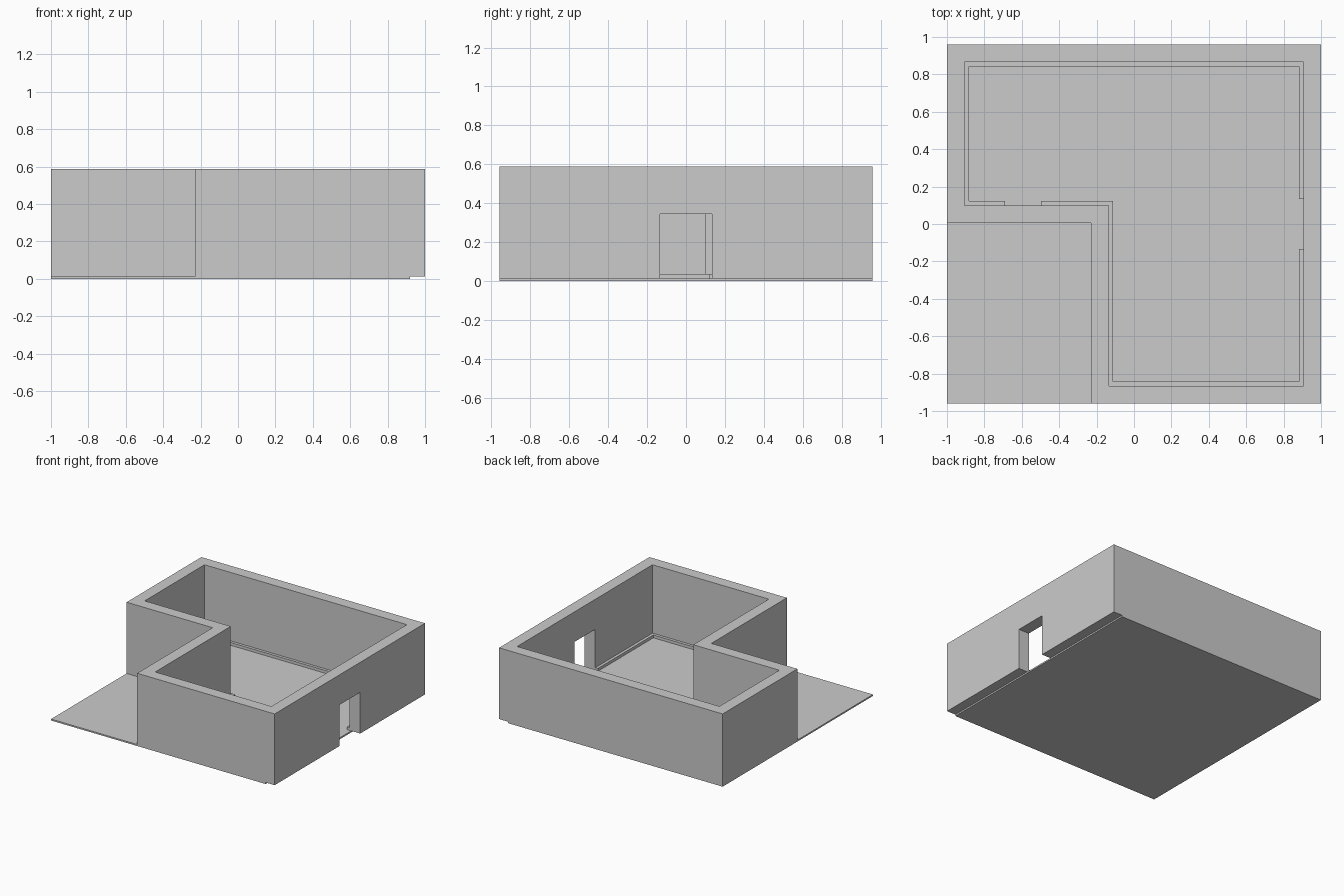
import bpy, bmesh

if "Cube" in bpy.data.objects:
    bpy.data.objects.remove(bpy.data.objects["Cube"])

BASE = 0.012      # slab top / wall bottom
TOP = 0.588
WALL = 0.095
TRIM = 0.023
DOOR = 0.133      # half width of the side doorway


def new_object(name, bm):
    bmesh.ops.recalc_face_normals(bm, faces=bm.faces)
    mesh = bpy.data.meshes.new(name)
    bm.to_mesh(mesh)
    bm.free()
    obj = bpy.data.objects.new(name, mesh)
    bpy.context.collection.objects.link(obj)
    return obj


def box(name, x0, x1, y0, y1, z0, z1):
    bm = bmesh.new()
    bmesh.ops.create_cube(bm, size=1)
    for v in bm.verts:
        v.co = ((x0 + x1) / 2 + v.co.x * (x1 - x0),
                (y0 + y1) / 2 + v.co.y * (y1 - y0),
                (z0 + z1) / 2 + v.co.z * (z1 - z0))
    return new_object(name, bm)


def band(name, outer, inner, z0, z1, closed):
    """Rectangular-section strip between two matching plan outlines."""
    bm = bmesh.new()
    rings = [[bm.verts.new(p) for p in ((ox, oy, z0), (ix, iy, z0), (ix, iy, z1), (ox, oy, z1))]
             for (ox, oy), (ix, iy) in zip(outer, inner)]
    pairs = list(zip(rings, rings[1:]))
    if closed:
        pairs.append((rings[-1], rings[0]))
    else:
        bm.faces.new(rings[0])
        bm.faces.new(rings[-1])
    for a, b in pairs:
        for i in range(4):
            j = (i + 1) % 4
            bm.faces.new((a[i], a[j], b[j], b[i]))
    return new_object(name, bm)


def plan(d):
    """L-shaped outline, moved inward by d."""
    l, r, b, t = -1 + d, 1 - d, -0.96 + d, 0.96 - d
    mx, my = -0.23 + d, 0.005 + d
    return [(r, t), (l, t), (l, my), (mx, my), (mx, b), (r, b)]


# Floor slab, stopping short under the right wall
box("floor_slab", -1, 0.92, -0.96, 0.96, 0, BASE)

# L-shaped walls with the side doorway cut out
walls = band("walls", plan(0), plan(WALL), BASE, TOP, True)
cutter = box("door_cutter", 0.8, 1.1, -DOOR, DOOR, -0.1, 0.345)
cutter.hide_render = True
mod = walls.modifiers.new("doorway", 'BOOLEAN')
mod.operation = 'DIFFERENCE'
mod.solver = 'EXACT'
mod.object = cutter
bpy.context.view_layer.objects.active = walls
bpy.ops.object.modifier_apply(modifier=mod.name)
bpy.data.objects.remove(cutter)


# Skirting boards, interrupted at the doorway and at the front gap
def skirting_runs(d):
    p = plan(d)
    right, front = p[0][0], p[2][1]
    return ([(right, DOOR)] + p[:3] + [(-0.69, front)],
            [(-0.497, front)] + p[3:] + [(right, -DOOR)])


for name, outer, inner in zip(("skirting_back", "skirting_front"),
                              skirting_runs(WALL), skirting_runs(WALL + TRIM)):
    band(name, outer, inner, BASE, 0.035, False)
